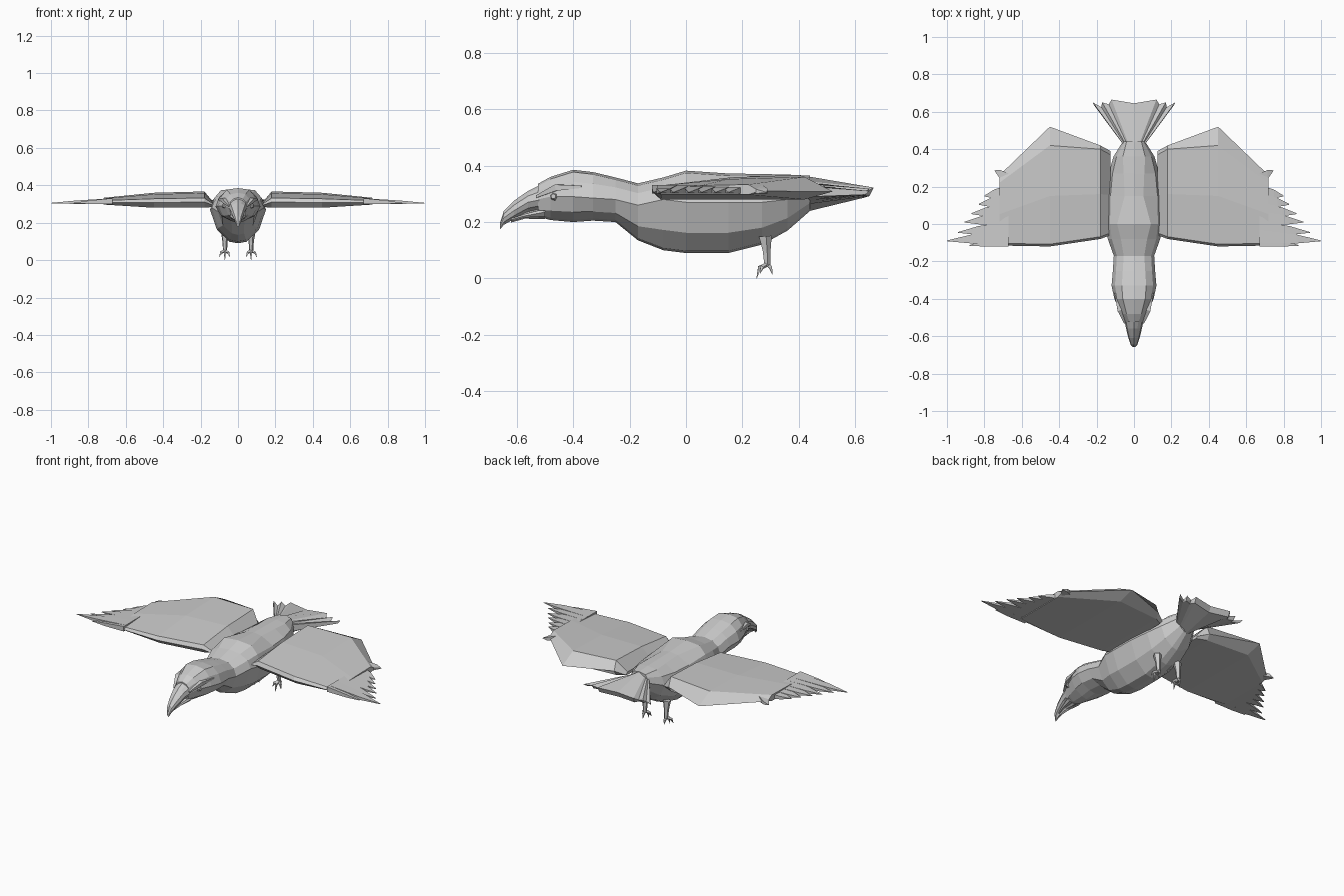
import bpy, bmesh, math
from mathutils import Vector

cube = bpy.data.objects.get("Cube")
if cube:
    bpy.data.objects.remove(cube, do_unlink=True)

grey = bpy.data.materials.new("plain grey")
grey.use_nodes = True
colour = (0.6, 0.6, 0.6, 1)
grey.diffuse_color = colour
grey.node_tree.nodes["Principled BSDF"].inputs["Base Color"].default_value = colour


def lerp(a, b, t):
    return a + (b - a) * t


def loft(name, rings):
    """Skin a list of equal closed rings and cap both ends."""
    bm = bmesh.new()
    loops = [[bm.verts.new(p) for p in ring] for ring in rings]
    n = len(loops[0])
    for a, b in zip(loops, loops[1:]):
        for i in range(n):
            j = (i + 1) % n
            bm.faces.new((a[i], a[j], b[j], b[i]))
    bm.faces.new(loops[0])
    bm.faces.new(loops[-1])
    bmesh.ops.remove_doubles(bm, verts=bm.verts, dist=0.0001)
    bmesh.ops.triangulate(bm, faces=[f for f in bm.faces if len(f.verts) > 4])
    bmesh.ops.recalc_face_normals(bm, faces=bm.faces)
    mesh = bpy.data.meshes.new(name)
    bm.to_mesh(mesh)
    bm.free()
    mesh.materials.append(grey)
    obj = bpy.data.objects.new(name, mesh)
    bpy.context.collection.objects.link(obj)
    return obj


def limb(name, points, radii, sides=5):
    """Tapered faceted tube along a path."""
    pts = [Vector(p) for p in points]
    axis = (pts[-1] - pts[0]).normalized()
    u = axis.orthogonal().normalized()
    v = axis.cross(u)
    turn = [math.tau * k / sides for k in range(sides)]
    return loft(name, [[p + r * (u * math.cos(a) + v * math.sin(a)) for a in turn]
                       for p, r in zip(pts, radii)])


def body_ring(y, top, ridge, wide, mid, low):
    half = [(ridge, top - 0.008), (wide * 0.85, lerp(mid, top, 0.55)), (wide, mid),
            (wide * 0.75, lerp(mid, low, 0.6)), (wide * 0.3, low + 0.008)]
    right = [(x, y, z) for x, z in half]
    left = [(-x, y, z) for x, z in reversed(half)]
    return [(0, y, top)] + right + [(0, y, low)] + left


# Body: y, top, ridge half width, half width, widest height, bottom
body = [(-0.525, 0.335, 0.025, 0.048, 0.28, 0.22),
        (-0.48, 0.36, 0.04, 0.07, 0.29, 0.207),
        (-0.4, 0.385, 0.06, 0.105, 0.29, 0.2),
        (-0.33, 0.377, 0.065, 0.12, 0.285, 0.205),
        (-0.25, 0.358, 0.06, 0.113, 0.28, 0.2),
        (-0.17, 0.337, 0.055, 0.108, 0.26, 0.135),
        (-0.08, 0.358, 0.07, 0.14, 0.28, 0.1),
        (0, 0.382, 0.09, 0.15, 0.27, 0.09),
        (0.15, 0.372, 0.05, 0.148, 0.27, 0.09),
        (0.27, 0.37, 0.055, 0.135, 0.27, 0.12),
        (0.36, 0.368, 0.06, 0.11, 0.28, 0.17),
        (0.44, 0.364, 0.04, 0.06, 0.31, 0.24)]
loft("body", [body_ring(*row) for row in body])

# Hooked upper beak and shorter lower beak
upper = [(-0.51, 0.335, 0.025, 0.052, 0.28, 0.245),
         (-0.56, 0.31, 0.018, 0.042, 0.27, 0.235),
         (-0.61, 0.275, 0.012, 0.03, 0.24, 0.21),
         (-0.645, 0.24, 0.008, 0.018, 0.215, 0.19),
         (-0.658, 0.2, 0.003, 0.006, 0.187, 0.175)]
loft("upper_beak", [body_ring(*row) for row in upper])
lower = [(-0.5, 0.255, 0.02, 0.045, 0.235, 0.21),
         (-0.57, 0.235, 0.012, 0.028, 0.222, 0.212),
         (-0.62, 0.215, 0.004, 0.012, 0.208, 0.198)]
loft("lower_beak", [body_ring(*row) for row in lower])

# Pleated tail fan: root x, tip x, tip y, tip height
pleats = [(0, 0, 0.645, 0.318), (0.03, 0.12, 0.665, 0.322), (0.038, 0.135, 0.64, 0.308),
          (0.046, 0.17, 0.65, 0.318), (0.052, 0.175, 0.625, 0.303), (0.06, 0.22, 0.65, 0.31)]
fan = [(-a, -b, y, z) for a, b, y, z in reversed(pleats[1:])] + pleats
root, tip = [], []
for a, b, y, z in fan:
    root.append((a, 0.43, 0.362 - abs(a) * 0.6))
    tip.append((b, y, z))
for a, b, y, z in reversed(fan):
    root.append((a * 0.9, 0.42, 0.235 + abs(a) * 0.9))
    tip.append((b * 0.97, y - 0.015, 0.286 + abs(b) * 0.05))
loft("tail", [root, tip])

# Wing stations: x, front y, back y, trailing y, top, bottom
stations = [(0.125, -0.06, 0.37, 0.39, 0.302, 0.285),
            (0.18, -0.08, 0.4, 0.42, 0.367, 0.28),
            (0.45, -0.12, 0.42, 0.52, 0.36, 0.28),
            (0.72, -0.115, 0.22, 0.26, 0.333, 0.297)]
# Feather tips
tips = [(0.88, -0.115), (1, -0.09), (0.94, -0.045), (0.905, 0.01), (0.87, 0.055),
        (0.83, 0.105), (0.8, 0.15), (0.745, 0.285)]

for side, s in (("left", 1), ("right", -1)):
    rings = []
    for x, front, back, trail, top, low in stations:
        edge = lerp(low, top, 0.35)
        section = [(front, edge), (front + 0.012, lerp(low, top, 0.6)),
                   (lerp(front, back, 0.5), lerp(low, top, 0.9)), (back, top),
                   (trail, edge), (back, low), (front + 0.03, low)]
        rings.append([(s * x, y, z) for y, z in section])
    loft(side + "_wing", rings)

    # Wing tip feathers
    for i, (tx, ty) in enumerate(tips):
        blade = []
        for t, width, thick in ((0, 0.035, 0.015), (0.6, 0.024, 0.009), (1, 0.002, 0.001)):
            x = lerp(0.67, tx, t)
            y = ty + (1 - t) * (0.025 if 0 < i < 7 else 0.015 if i == 0 else -0.05)
            z = lerp(0.316, 0.305, t)
            blade.append([(s * x, y - width, z - thick), (s * x, max(y - width, -0.12), z + thick),
                          (s * x, y + width, z + thick), (s * x, y + width, z - thick)])
        for ring in blade:
            ring[0] = (ring[0][0], max(ring[0][1], -0.12), ring[0][2])
        loft(f"{side}_feather_{i + 1}", blade)

    # Brow ridge and eye
    limb(side + "_brow", [(s * 0.05, -0.53, 0.29), (s * 0.077, -0.46, 0.322),
                          (s * 0.1, -0.37, 0.325)], [0.006, 0.016, 0.006], 4)
    limb(side + "_eye", [(s * 0.062, -0.465, 0.29), (s * 0.082, -0.47, 0.291)], [0.018, 0.009], 6)

    # Leg and clawed toes
    x = s * 0.07
    limb(side + "_leg", [(x, 0.28, 0.15), (x, 0.285, 0.1), (x, 0.288, 0.045)], [0.024, 0.015, 0.011])
    for name, dx, y, z in (("outer", 0.03, 0.262, 0.018), ("middle", 0, 0.25, 0),
                           ("inner", -0.026, 0.262, 0.018), ("back", 0, 0.306, 0.015)):
        knee = (x + s * dx * 0.7, lerp(0.285, y, 0.7), 0.04)
        limb(f"{side}_{name}_toe", [(x, 0.286, 0.05), knee, (x + s * dx, y, z)],
             [0.009, 0.008, 0.001], 4)
